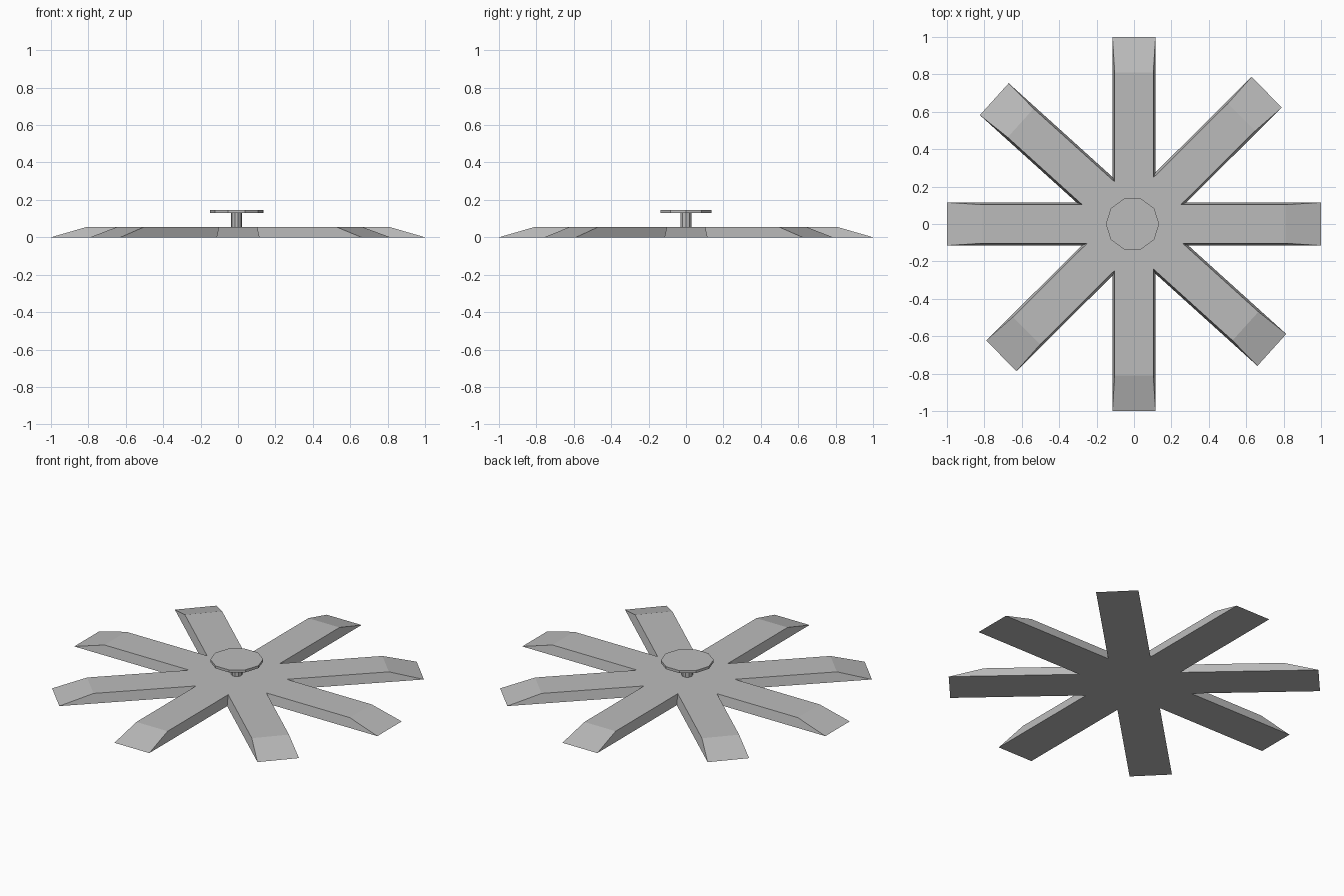
import bpy
import bmesh
from math import radians
from mathutils import Matrix

cube = bpy.data.objects.get("Cube")
if cube:
    bpy.data.objects.remove(cube, do_unlink=True)

grey = bpy.data.materials.new("grey")
grey.use_nodes = True
COLOUR = (0.5, 0.5, 0.5, 1)
grey.diffuse_color = COLOUR
grey.node_tree.nodes["Principled BSDF"].inputs["Base Color"].default_value = COLOUR


def add_object(name, bm):
    bmesh.ops.recalc_face_normals(bm, faces=bm.faces)
    mesh = bpy.data.meshes.new(name)
    bm.to_mesh(mesh)
    bm.free()
    mesh.materials.append(grey)
    obj = bpy.data.objects.new(name, mesh)
    bpy.context.collection.objects.link(obj)
    return obj


def beam(name, angle, x=0, y=0):
    """Bar through the centre with sloped ends and sides."""
    bm = bmesh.new()
    bmesh.ops.create_cube(bm, size=2)
    for v in bm.verts:
        top = v.co.z > 0
        v.co.x *= 0.81 if top else 1.0
        v.co.y *= 0.103 if top else 0.115
        v.co.z = 0.055 if top else 0
    turn = Matrix.Translation((x, y, 0)) @ Matrix.Rotation(radians(angle), 4, "Z")
    bmesh.ops.transform(bm, matrix=turn, verts=bm.verts)
    return add_object(name, bm)


def cylinder(name, sides, radius, bottom, top, x):
    bm = bmesh.new()
    bmesh.ops.create_cone(bm, cap_ends=True, segments=sides, radius1=radius,
                          radius2=radius, depth=top - bottom,
                          matrix=Matrix.Translation((x, 0, (top + bottom) / 2))
                          @ Matrix.Rotation(radians(90), 4, "Z"))
    return add_object(name, bm)


# Eight-armed base: four crossing beams fused into one
base = beam("star_base", 0)
others = [beam("beam", 90), beam("beam", 44.8), beam("beam", 137.9, -0.005, -0.003)]
bpy.context.view_layer.objects.active = base
for other in others:
    fuse = base.modifiers.new("fuse", "BOOLEAN")
    fuse.operation = "UNION"
    fuse.solver = "EXACT"
    fuse.object = other
    bpy.ops.object.modifier_apply(modifier=fuse.name)
    bpy.data.objects.remove(other, do_unlink=True)

# Short post carrying a flat ten-sided plate
cylinder("post", 10, 0.03, 0.05, 0.135, -0.008)
cylinder("top_plate", 10, 0.143, 0.13, 0.145, -0.008)
